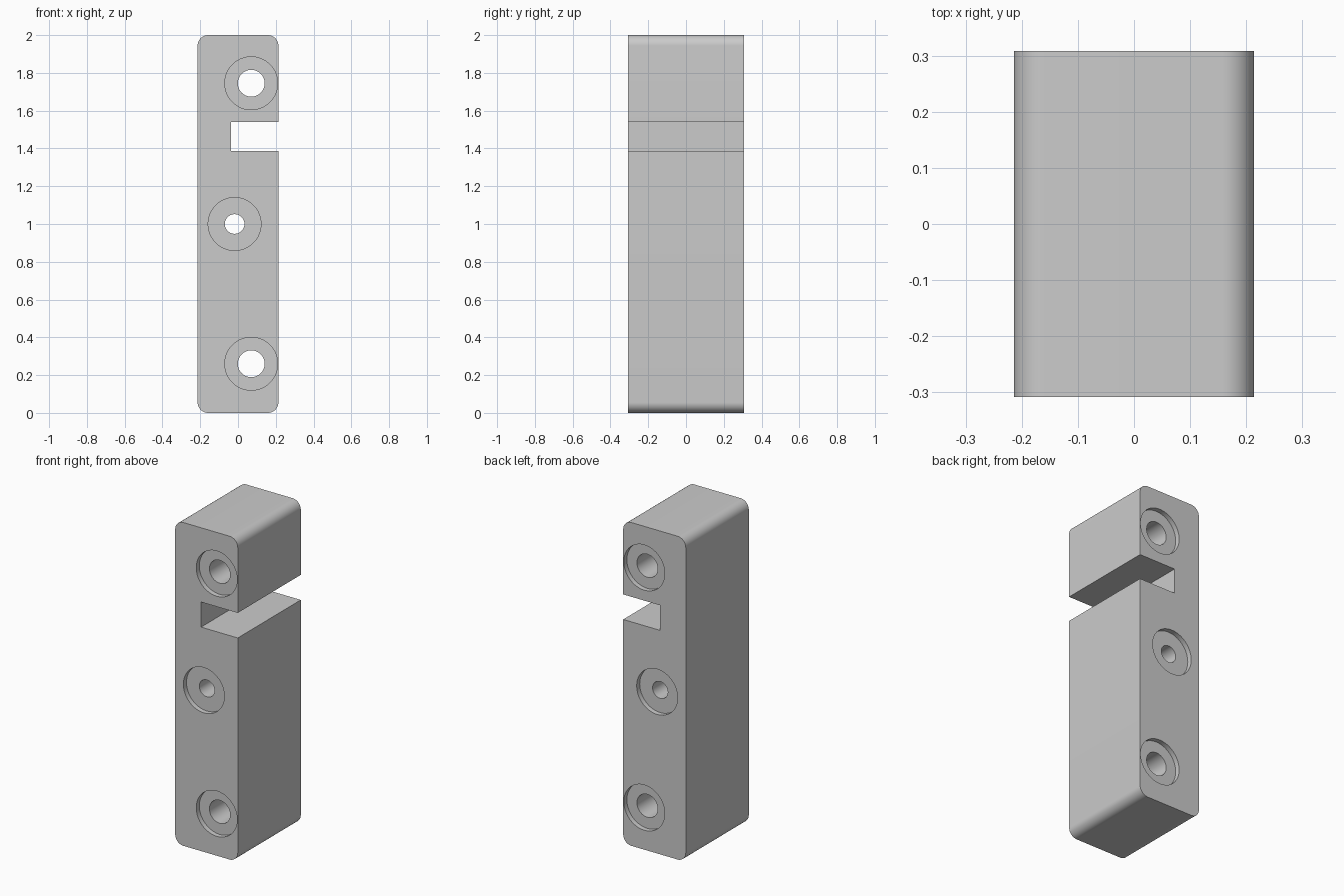
import bpy, bmesh, math
from mathutils import Matrix

if "Cube" in bpy.data.objects:
    bpy.data.objects.remove(bpy.data.objects["Cube"], do_unlink=True)

WIDTH, DEPTH, HEIGHT, RADIUS = 0.428, 0.616, 2.0, 0.056
BORE_RADIUS, BORE_DEPTH = 0.14, 0.03

grey = bpy.data.materials.new("plain grey")
grey.use_nodes = True
colour = (0.6, 0.6, 0.6, 1)
grey.diffuse_color = colour
grey.node_tree.nodes["Principled BSDF"].inputs["Base Color"].default_value = colour


def make_object(name, bm):
    mesh = bpy.data.meshes.new(name)
    bm.to_mesh(mesh)
    bm.free()
    mesh.materials.append(grey)
    obj = bpy.data.objects.new(name, mesh)
    bpy.context.collection.objects.link(obj)
    return obj


def box(name, size, centre):
    bm = bmesh.new()
    bmesh.ops.create_cube(bm, size=1, matrix=Matrix.Translation(centre) @ Matrix.Diagonal((*size, 1)))
    return make_object(name, bm)


def cylinder(name, radius, length, centre):
    bm = bmesh.new()
    bmesh.ops.create_cone(
        bm, cap_ends=True, segments=64, radius1=radius, radius2=radius, depth=length,
        matrix=Matrix.Translation(centre) @ Matrix.Rotation(math.pi / 2, 4, 'X'))
    return make_object(name, bm)


def cut(target, cutter):
    mod = target.modifiers.new(cutter.name, 'BOOLEAN')
    mod.operation = 'DIFFERENCE'
    mod.solver = 'EXACT'
    mod.object = cutter
    cutter.hide_render = True
    bpy.context.view_layer.objects.active = target
    bpy.ops.object.modifier_apply(modifier=mod.name)
    bpy.data.objects.remove(cutter, do_unlink=True)


# Block with its four front-to-back edges rounded
block = box("mounting_block", (WIDTH, DEPTH, HEIGHT), (0, 0, HEIGHT / 2))
bm = bmesh.new()
bm.from_mesh(block.data)
long_edges = [e for e in bm.edges if abs(e.verts[0].co.y - e.verts[1].co.y) > 0.1]
bmesh.ops.bevel(bm, geom=long_edges, offset=RADIUS, segments=12, profile=0.5, affect='EDGES')
bm.to_mesh(block.data)
bm.free()

# Slot open to the left side
cut(block, box("slot_cutter", (0.4, 1, 0.155), (0.163, 0, 1.463)))

# Through holes, each with a shallow counterbore at both ends
for x, z, radius in ((0.07, 1.745, 0.071), (-0.018, 1.0, 0.052), (0.07, 0.26, 0.071)):
    cut(block, cylinder("hole_cutter", radius, 1, (x, 0, z)))
    for side in (-1, 1):
        cut(block, cylinder("counterbore_cutter", BORE_RADIUS, BORE_DEPTH * 2, (x, side * DEPTH / 2, z)))

# Smooth curved walls, sharp rims
bpy.ops.object.select_all(action='DESELECT')
block.select_set(True)
bpy.context.view_layer.objects.active = block
bpy.ops.object.shade_smooth_by_angle(angle=math.radians(30))
